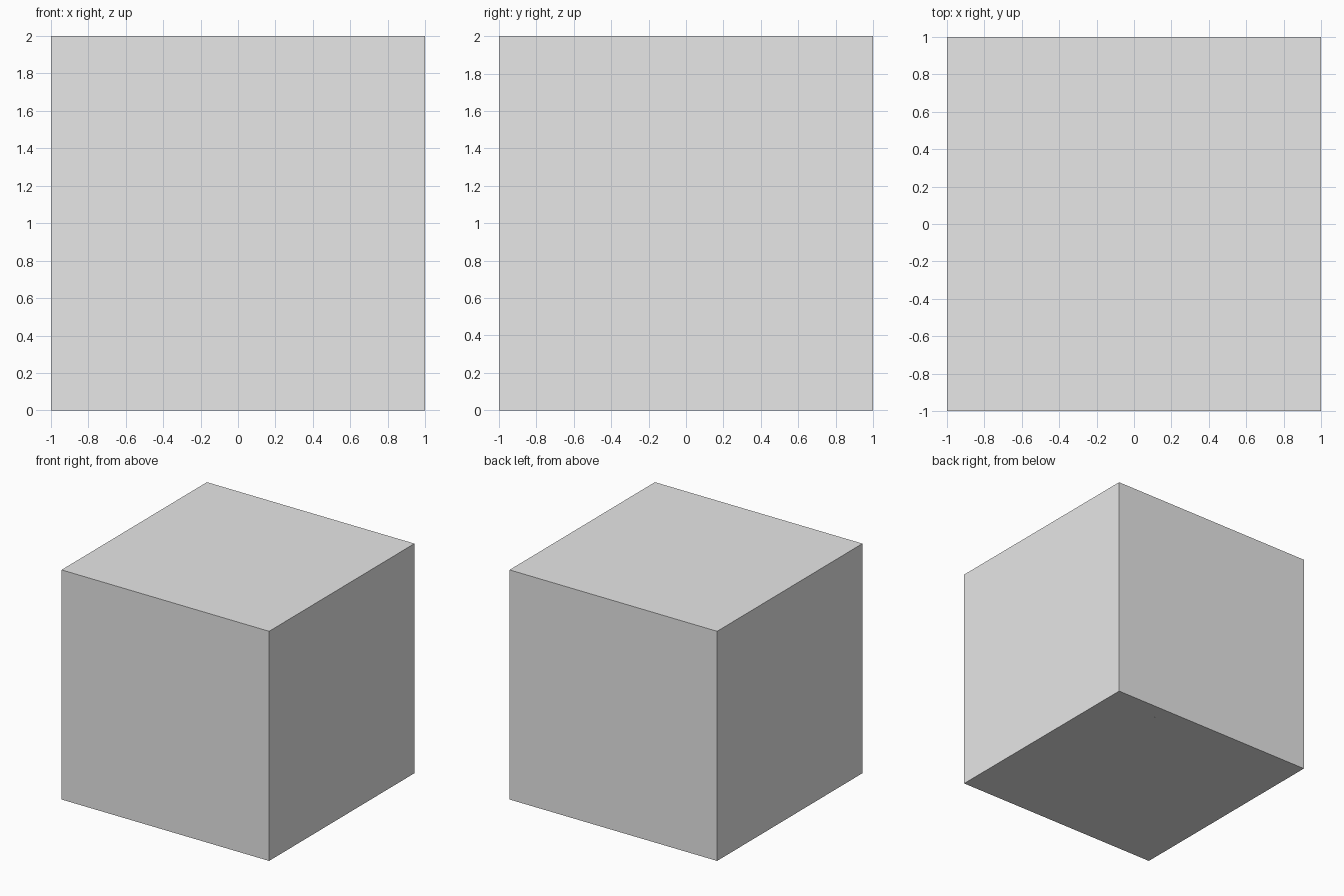
import bpy, bmesh
from itertools import product

if "Cube" in bpy.data.objects:
    bpy.data.objects.remove(bpy.data.objects["Cube"])

U = 2 / 14  # the cube sits on a 14-unit block grid

grey = bpy.data.materials.new("light grey")
grey.diffuse_color = (0.8, 0.8, 0.8, 1)
grey.use_nodes = True
grey.node_tree.nodes["Principled BSDF"].inputs["Base Color"].default_value = grey.diffuse_color


def blocks(name, xs, ys, zs):
    """One object of flush blocks, split at the given grid positions."""
    bm = bmesh.new()
    for i, j, k in product(range(len(xs) - 1), range(len(ys) - 1), range(len(zs) - 1)):
        lo = (xs[i], ys[j], zs[k])
        hi = (xs[i + 1], ys[j + 1], zs[k + 1])
        cube = bmesh.ops.create_cube(bm, size=1)
        for v in cube["verts"]:
            g = [hi[a] if v.co[a] > 0 else lo[a] for a in range(3)]
            v.co = (g[0] * U - 1, g[1] * U - 1, g[2] * U)
    mesh = bpy.data.meshes.new(name)
    bm.to_mesh(mesh)
    bm.free()
    mesh.materials.append(grey)
    ob = bpy.data.objects.new(name, mesh)
    bpy.context.collection.objects.link(ob)


ends = {"low": (0, 1), "high": (13, 14)}

# corner blocks and the twelve split edge beams
for (a, p), (b, q) in product(ends.items(), ends.items()):
    blocks(f"beam_x_{a}_{b}", (1, 2, 6, 11 if a == "high" else 10, 13), p, q)
    blocks(f"beam_y_{a}_{b}", p, (1, 4, 8, 12, 13), q)
    blocks(f"beam_z_{a}_{b}", p, q, (1, 4, 12, 13))
    for c, r in ends.items():
        blocks(f"corner_{a}_{b}_{c}", p, q, r)

# face panels set flush inside the beams
blocks("front_panel", (1, 2, 10, 13), (0, 1), (1, 4, 11, 13))
blocks("back_panel", (1, 3, 8, 13), (13, 14), (1, 4, 11, 13))
blocks("right_panel", (13, 14), (1, 3, 8, 13), (1, 3, 13))
blocks("left_panel", (0, 1), (1, 3, 8, 13), (1, 3, 13))
blocks("top_panel", (1, 4, 9, 13), (1, 9, 13), (13, 14))
blocks("bottom_panel", (1, 4, 9, 13), (1, 9, 13), (0, 1))
